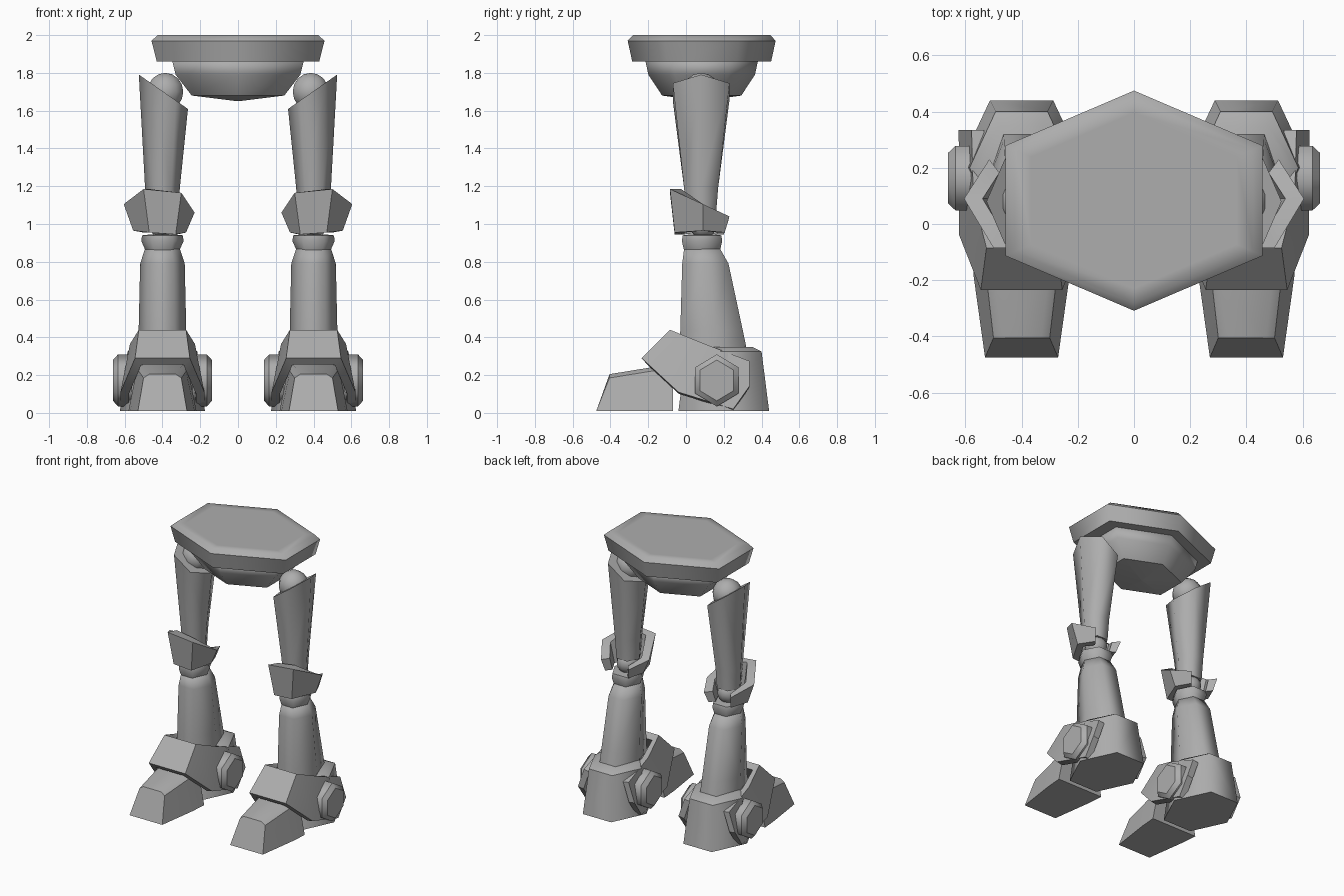
import bpy, bmesh, math
from mathutils import Vector

if "Cube" in bpy.data.objects:
    bpy.data.objects.remove(bpy.data.objects["Cube"])

GREY = bpy.data.materials.new("mid_grey")
GREY.diffuse_color = (0.42, 0.42, 0.42, 1)
GREY.use_nodes = True
GREY.node_tree.nodes["Principled BSDF"].inputs["Base Color"].default_value = GREY.diffuse_color
LX = 0.40                      # leg centre line
C30 = math.cos(math.pi / 6)


def finish(name, bm, mirror=True, angle=None):
    """Turn a bmesh into a shaded object, mirrored for the other leg."""
    bmesh.ops.recalc_face_normals(bm, faces=bm.faces)
    for f in bm.faces:
        f.smooth = True
    if angle is not None:
        for e in bm.edges:
            if len(e.link_faces) == 2 and e.calc_face_angle() > math.radians(angle):
                e.smooth = False
    me = bpy.data.meshes.new(name)
    bm.to_mesh(me)
    bm.free()
    me.materials.append(GREY)
    ob = bpy.data.objects.new(name, me)
    bpy.context.collection.objects.link(ob)
    if mirror:
        m = ob.modifiers.new("Mirror", 'MIRROR')
        m.use_axis = (True, False, False)
        m.use_mirror_merge = False
    return ob


def loft(name, rings, sharp=(), mirror=True, angle=None):
    """Skin a stack of rings, with capped ends; listed rings stay sharp."""
    bm = bmesh.new()
    vs = [[bm.verts.new(p) for p in r] for r in rings]
    n = len(rings[0])
    for a, b in zip(vs, vs[1:]):
        for i in range(n):
            j = (i + 1) % n
            bm.faces.new((a[i], a[j], b[j], b[i]))
    bm.faces.new(vs[0])
    bm.faces.new(vs[-1])
    for k in sharp:
        for i in range(n):
            bm.edges.get((vs[k][i], vs[k][(i + 1) % n])).smooth = False
    return finish(name, bm, mirror, angle)


def hexa(cx, cy, z, rx, ry, slope=0.0):
    """Hexagon with corners on +-x and flats on +-y; slope tilts it along x."""
    out = []
    for k in range(6):
        a = k * math.pi / 3
        x = rx * math.cos(a)
        out.append((cx + x, cy + ry * math.sin(a) / C30, z + slope * x))
    return out


def hexa_y(z, rx):
    """Pelvis hexagon with corners on +-y."""
    ry = rx * 0.855
    return [(rx * math.cos(a) / C30, 0.083 + ry * math.sin(a), z)
            for a in (math.radians(30 + 60 * k) for k in range(6))]


def ball(name, pos, r):
    bm = bmesh.new()
    bmesh.ops.create_uvsphere(bm, u_segments=10, v_segments=8, radius=r)
    bmesh.ops.translate(bm, verts=bm.verts, vec=pos)
    return finish(name, bm)


# Pelvis: bevelled plate and bowl below
loft("pelvis_plate", [hexa_y(1.86, 0.43), hexa_y(1.97, 0.458), hexa_y(2.0, 0.425),
                      hexa_y(2.0, 0.365)], sharp=(0, 1), mirror=False)
loft("pelvis_bowl", [hexa_y(1.65, 0.005), hexa_y(1.68, 0.245), hexa_y(1.79, 0.33),
                     hexa_y(1.87, 0.35)], sharp=(1,), mirror=False)

# Hip and knee joints
ball("hip_ball", (0.385, 0.08, 1.70), 0.10)
ball("knee_ball", (LX, 0.09, 1.0), 0.075)

# Thigh with slanted top
loft("thigh", [hexa(LX, 0.08, 1.04, 0.085, 0.078), hexa(LX, 0.08, 1.19, 0.092, 0.09),
               hexa(0.395, 0.08, 1.70, 0.13, 0.15, 0.7)], sharp=(0, 2))

# Knee guard: half ring open at the back
def guard_ring(pts, scale=1.0):
    c = Vector((0.41, 0.09))
    return [Vector((c.x + (x - c.x) * scale, c.y + (y - c.y) * scale, z)) for x, y, z in pts]

top = [(0.515, 0.23, 1.04), (0.605, 0.09, 1.105), (0.50, -0.085, 1.185),
       (0.30, -0.085, 1.165), (0.23, 0.09, 1.06), (0.30, 0.225, 1.02)]
low = [(0.50, 0.205, 0.955), (0.555, 0.09, 0.965), (0.47, -0.06, 0.955),
       (0.33, -0.06, 0.945), (0.275, 0.09, 0.955), (0.32, 0.20, 0.945)]
sections = list(zip(guard_ring(top), guard_ring(low), guard_ring(low, 0.66), guard_ring(top, 0.66)))
loft("knee_guard", sections, angle=40)

# Shin with collar
loft("shin_collar", [hexa(LX, 0.085, 0.86, 0.09, 0.095), hexa(LX, 0.085, 0.91, 0.112, 0.107),
                     hexa(LX, 0.085, 0.94, 0.108, 0.102), hexa(LX, 0.085, 0.945, 0.06, 0.06)],
     sharp=(0, 2))
loft("shin", [hexa(LX, 0.15, 0.25, 0.13, 0.19), hexa(LX, 0.135, 0.44, 0.126, 0.165),
              hexa(LX, 0.1025, 0.79, 0.118, 0.1225), hexa(LX, 0.085, 0.87, 0.092, 0.095)],
     sharp=(0,))

# Heel block
loft("heel", [hexa(LX, 0.20, 0.01, 0.225, 0.24), hexa(LX, 0.20, 0.325, 0.185, 0.20),
              hexa(LX, 0.20, 0.35, 0.15, 0.15)], sharp=(0, 1))

# Toe cap
def toe_ring(y, y_top, z, half_low, half_top):
    mid = z - 0.02
    return [(LX - half_low, y, 0.01), (LX + half_low, y, 0.01),
            (LX + half_top, y_top, mid), (LX + half_top - 0.03, y_top, z),
            (LX - half_top + 0.03, y_top, z), (LX - half_top, y_top, mid)]

loft("toe", [toe_ring(-0.475, -0.405, 0.205, 0.13, 0.10), toe_ring(-0.19, -0.19, 0.24, 0.17, 0.125),
             toe_ring(-0.07, -0.07, 0.255, 0.18, 0.135)], angle=40)

# Ankle guard: front strap and two side plates, thickened inward
bm = bmesh.new()
half = [(0.125, -0.085, 0.44), (0.145, -0.235, 0.29), (0.222, -0.04, 0.11), (0.222, 0.25, 0.02),
        (0.225, 0.335, 0.14), (0.178, 0.335, 0.275), (0.172, 0.10, 0.365)]
sides = [[bm.verts.new((LX + s * x, y, z)) for x, y, z in half] for s in (1, -1)]
for v in sides:
    bm.faces.new((v[0], v[1], v[2], v[6]))
    bm.faces.new((v[6], v[2], v[3], v[4], v[5]))
r, l = sides
bm.faces.new((r[0], l[0], l[1], r[1]))
bmesh.ops.recalc_face_normals(bm, faces=bm.faces)
front = next(f for f in bm.faces if len(f.verts) == 4 and abs(f.calc_center_median().x - LX) < 0.01)
if front.normal.y > 0:
    bmesh.ops.reverse_faces(bm, faces=bm.faces)
bmesh.ops.solidify(bm, geom=bm.faces[:], thickness=0.045)
finish("ankle_guard", bm, angle=35)

# Hexagonal ankle bolts on both sides of each foot
def bolt_ring(x, r):
    return [(x, 0.163 + r * math.sin(a) * 0.96, 0.172 + r * math.cos(a))
            for a in (k * math.pi / 3 for k in range(6))]

for side, s in (("outer", 1), ("inner", -1)):
    loft(side + "_bolt", [bolt_ring(LX + s * d, r) for d, r in
                          ((0.16, 0.138), (0.235, 0.138), (0.262, 0.108))], sharp=(0, 1, 2))
